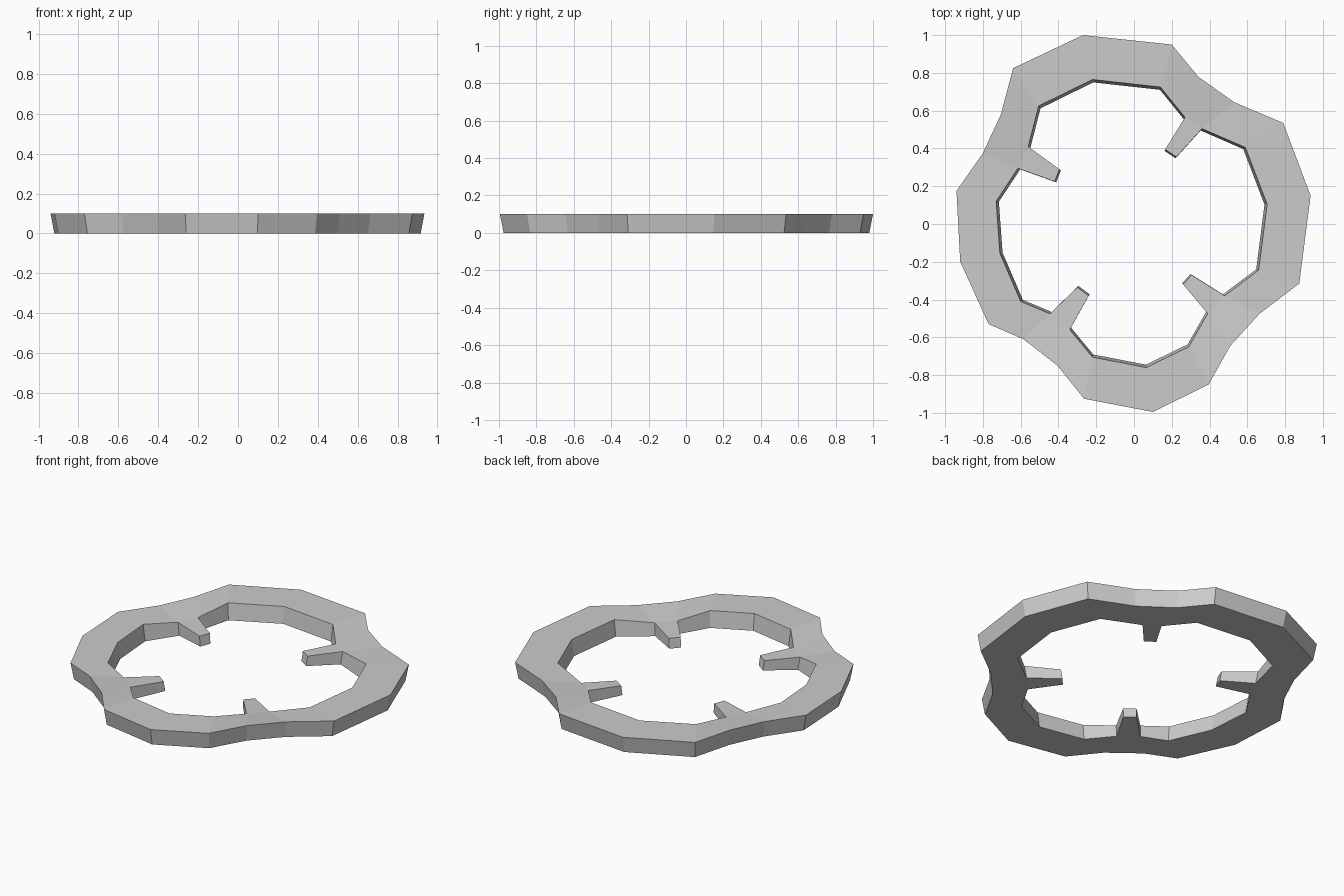
import bpy, bmesh

if "Cube" in bpy.data.objects:
    bpy.data.objects.remove(bpy.data.objects["Cube"])

HEIGHT = 0.10
TAPER = 0.98  # underside is slightly smaller than the top

# Outline, clockwise from above: groups of five = 3 bulge points + 2 points at a prong
outer = [(-0.64, 0.825), (-0.27, 1.0), (0.20, 0.95), (0.34, 0.78), (0.53, 0.645),
         (0.79, 0.535), (0.935, 0.15), (0.875, -0.315), (0.665, -0.475), (0.51, -0.645),
         (0.395, -0.85), (0.10, -0.995), (-0.265, -0.925), (-0.405, -0.75), (-0.585, -0.61),
         (-0.77, -0.53), (-0.92, -0.20), (-0.94, 0.175), (-0.80, 0.375), (-0.705, 0.58)]
inner = [(-0.505, 0.625), (-0.22, 0.765), (0.14, 0.725), (0.27, 0.565), (0.36, 0.505),
         (0.59, 0.405), (0.705, 0.105), (0.66, -0.245), (0.48, -0.38), (0.39, -0.475),
         (0.29, -0.65), (0.065, -0.76), (-0.22, -0.705), (-0.34, -0.56), (-0.445, -0.475),
         (-0.60, -0.41), (-0.71, -0.155), (-0.73, 0.12), (-0.615, 0.295), (-0.56, 0.41)]
# Prong tips, one pair per prong
tips = [[(0.165, 0.395), (0.225, 0.355)], [(0.305, -0.27), (0.26, -0.32)],
        [(-0.24, -0.38), (-0.30, -0.335)], [(-0.42, 0.225), (-0.395, 0.29)]]

bm = bmesh.new()


def post(p, low, high):
    """Bottom and top vertex of one outline point."""
    return (bm.verts.new((p[0] * TAPER, p[1] * TAPER, low)),
            bm.verts.new((p[0], p[1], high)))


def wall(a, b):
    bm.faces.new((a[0], b[0], b[1], a[1]))


def caps(a, b, c, d):
    """Top and bottom faces between four posts."""
    bm.faces.new([v[1] for v in (a, b, c, d)])
    bm.faces.new([v[0] for v in (d, c, b, a)])


# Ring, dipping toward the prong roots
n = len(outer)
out = [post(p, 0, HEIGHT) for p in outer]
inn = [post(p, 0, 0.077 if i % 5 >= 3 else HEIGHT) for i, p in enumerate(inner)]
for i in range(n):
    j = (i + 1) % n
    wall(out[i], out[j])
    caps(out[i], out[j], inn[j], inn[i])
    if i % 5 != 3:
        wall(inn[j], inn[i])

# Tapered prongs pointing inward
for k, pair in enumerate(tips):
    a, b = inn[5 * k + 3], inn[5 * k + 4]
    ta, tb = [post(p, 0.01, 0.07) for p in pair]
    caps(a, b, tb, ta)
    wall(ta, a)
    wall(b, tb)
    wall(tb, ta)

bmesh.ops.recalc_face_normals(bm, faces=bm.faces)
mesh = bpy.data.meshes.new("pronged_ring")
bm.to_mesh(mesh)
bm.free()
bpy.context.collection.objects.link(bpy.data.objects.new("pronged_ring", mesh))
